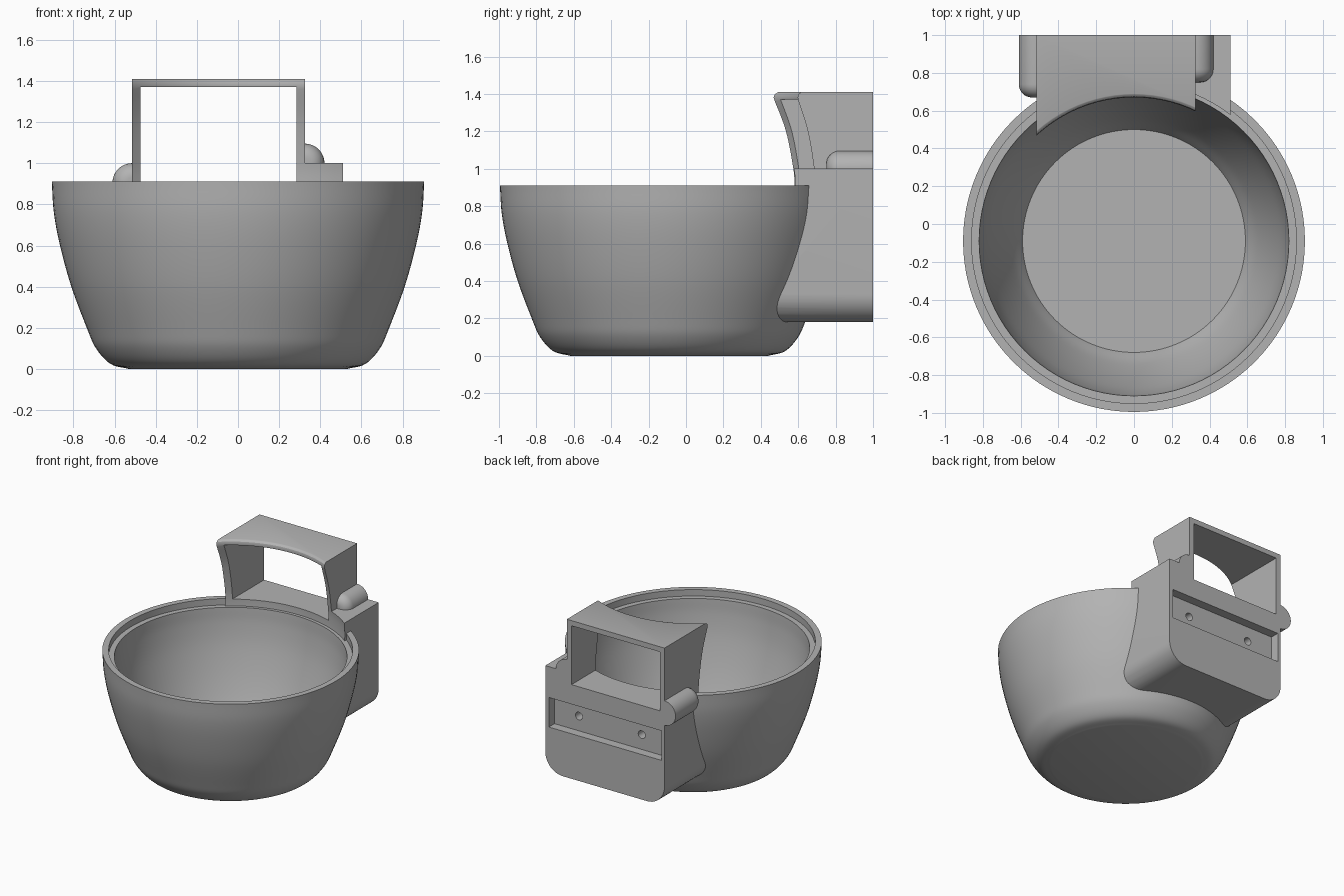
import bpy, bmesh, math
from mathutils import Matrix, Vector

if "Cube" in bpy.data.objects:
    bpy.data.objects.remove(bpy.data.objects["Cube"])

CENTRE_Y = -0.09
grey = bpy.data.materials.new("plain grey")
grey.use_nodes = True
grey.diffuse_color = (0.45, 0.45, 0.45, 1)
grey.node_tree.nodes["Principled BSDF"].inputs["Base Color"].default_value = grey.diffuse_color


def make(name, bm):
    bmesh.ops.remove_doubles(bm, verts=bm.verts, dist=0.0001)
    bmesh.ops.recalc_face_normals(bm, faces=bm.faces)
    mesh = bpy.data.meshes.new(name)
    bm.to_mesh(mesh)
    bm.free()
    mesh.materials.append(grey)
    ob = bpy.data.objects.new(name, mesh)
    bpy.context.collection.objects.link(ob)
    return ob


def revolve(name, profile, axis=(0, 0, 1), centre=(0, 0, 0), angle=math.tau, steps=96):
    bm = bmesh.new()
    verts = [bm.verts.new(p) for p in profile]
    edges = [bm.edges.new(pair) for pair in zip(verts, verts[1:])]
    bmesh.ops.spin(bm, geom=verts + edges, cent=centre, axis=axis,
                   angle=angle, steps=steps)
    return make(name, bm)


def box(name, x0, x1, y0, y1, z0, z1):
    bm = bmesh.new()
    size = Vector((x1 - x0, y1 - y0, z1 - z0))
    mid = Vector((x0 + x1, y0 + y1, z0 + z1)) / 2
    bmesh.ops.create_cube(bm, size=1, matrix=Matrix.Translation(mid) @ Matrix.Diagonal(size).to_4x4())
    return make(name, bm)


def curve(points, per=6):
    """Smooth path through (radius, height) points."""
    pts = [Vector(p) for p in points]
    pts = [2 * pts[0] - pts[1]] + pts + [2 * pts[-1] - pts[-2]]
    out = []
    for a, b, c, d in zip(pts, pts[1:], pts[2:], pts[3:]):
        for i in range(per):
            t = i / per
            out.append(0.5 * (2 * b + (c - a) * t + (2 * a - 5 * b + 4 * c - d) * t * t
                              + (3 * b - a - 3 * c + d) * t ** 3))
    return out + [pts[-2]]


def lathe(points):
    return [(r, CENTRE_Y, z) for r, z in points]


def cut(target, cutter):
    cutter.hide_render = True
    mod = target.modifiers.new("cut", "BOOLEAN")
    mod.operation = "DIFFERENCE"
    mod.solver = "EXACT"
    mod.object = cutter
    bpy.context.view_layer.objects.active = target
    bpy.ops.object.modifier_apply(modifier=mod.name)
    bpy.data.objects.remove(cutter)


def smooth(ob):
    bpy.ops.object.select_all(action="DESELECT")
    ob.select_set(True)
    bpy.context.view_layer.objects.active = ob
    bpy.ops.object.shade_smooth_by_angle(angle=math.radians(30))


# Bowl with a stepped rim and a flat inner floor
outer = curve([(0.53, 0), (0.62, 0.025), (0.69, 0.1), (0.735, 0.2), (0.81, 0.4),
               (0.865, 0.6), (0.895, 0.76), (0.905, 0.91)])
inner = curve([(0.82, 0.86), (0.81, 0.74), (0.78, 0.58), (0.72, 0.38), (0.65, 0.2), (0.59, 0.09)])
bowl = revolve("bowl", lathe([(0, 0)] + outer + [(0.86, 0.91), (0.86, 0.86)] + inner + [(0, 0.09)]),
               centre=(0, CENTRE_Y, 0))

# Rear mounting block with its tall frame, extruded from one outline
LEFT, RIGHT, BOTTOM, ROUND = -0.515, 0.51, 0.18, 0.15
outline = []
for cx, start in ((LEFT + ROUND, math.pi), (RIGHT - ROUND, 1.5 * math.pi)):
    for i in range(11):
        a = start + i / 10 * math.pi / 2
        outline.append((cx + ROUND * math.cos(a), BOTTOM + ROUND + ROUND * math.sin(a)))
outline += [(RIGHT, 1.0), (0.325, 1.0), (0.325, 1.41), (LEFT, 1.41)]
bm = bmesh.new()
face = bm.faces.new([bm.verts.new((x, 0.2, z)) for x, z in outline])
ext = bmesh.ops.extrude_face_region(bm, geom=[face])
bmesh.ops.translate(bm, vec=(0, 0.8, 0), verts=[v for v in ext["geom"] if isinstance(v, bmesh.types.BMVert)])
block = make("mounting_block", bm)

# Curved front: hugs the bowl wall, then leans forward towards the top
hollow = curve([(0.64, 0.1), (0.69, 0.2), (0.765, 0.4), (0.82, 0.6), (0.84, 0.8), (0.845, 0.92),
                (0.838, 1.02), (0.81, 1.2), (0.765, 1.36)])
hollow += [(0.76, 1.38), (0.764, 1.397), (0.775, 1.408), (0.785, 1.412), (0.785, 1.6), (0, 1.6)]
cut(block, revolve("front_cutter", lathe([(0, 0.1)] + hollow), centre=(0, CENTRE_Y, 0)))

# Frame opening, rear groove and two screw holes
cut(block, box("opening_cutter", -0.475, 0.285, 0.1, 1.2, 0.912, 1.37))
cut(block, box("groove_cutter", -0.49, 0.48, 0.93, 1.2, 0.53, 0.76))
for x in (-0.27, 0.27):
    bm = bmesh.new()
    bmesh.ops.create_cone(bm, cap_ends=True, segments=24, radius1=0.03, radius2=0.03, depth=0.2,
                          matrix=Matrix.Translation((x, 0.96, 0.645)) @ Matrix.Rotation(math.pi / 2, 4, "X"))
    cut(block, make("hole_cutter", bm))

# Half-round side lugs with rounded front ends
lugs = []
for name, x, z, front, turn in (("right_lug", LEFT, 0.905, 0.67, -1), ("left_lug", 0.325, 1.0, 0.75, 1)):
    r, f = 0.095, 0.07
    arc = [(r - f + f * math.sin(a), front + f - f * math.cos(a))
           for a in (i / 8 * math.pi / 2 for i in range(9))]
    profile = [(x, y, z + d) for d, y in [(0, front)] + arc + [(r, 1.0), (0, 1.0)]]
    lugs.append(revolve(name, profile, (0, turn, 0), (x, 0, z), math.pi, 24))

for ob in [bowl, block] + lugs:
    smooth(ob)
